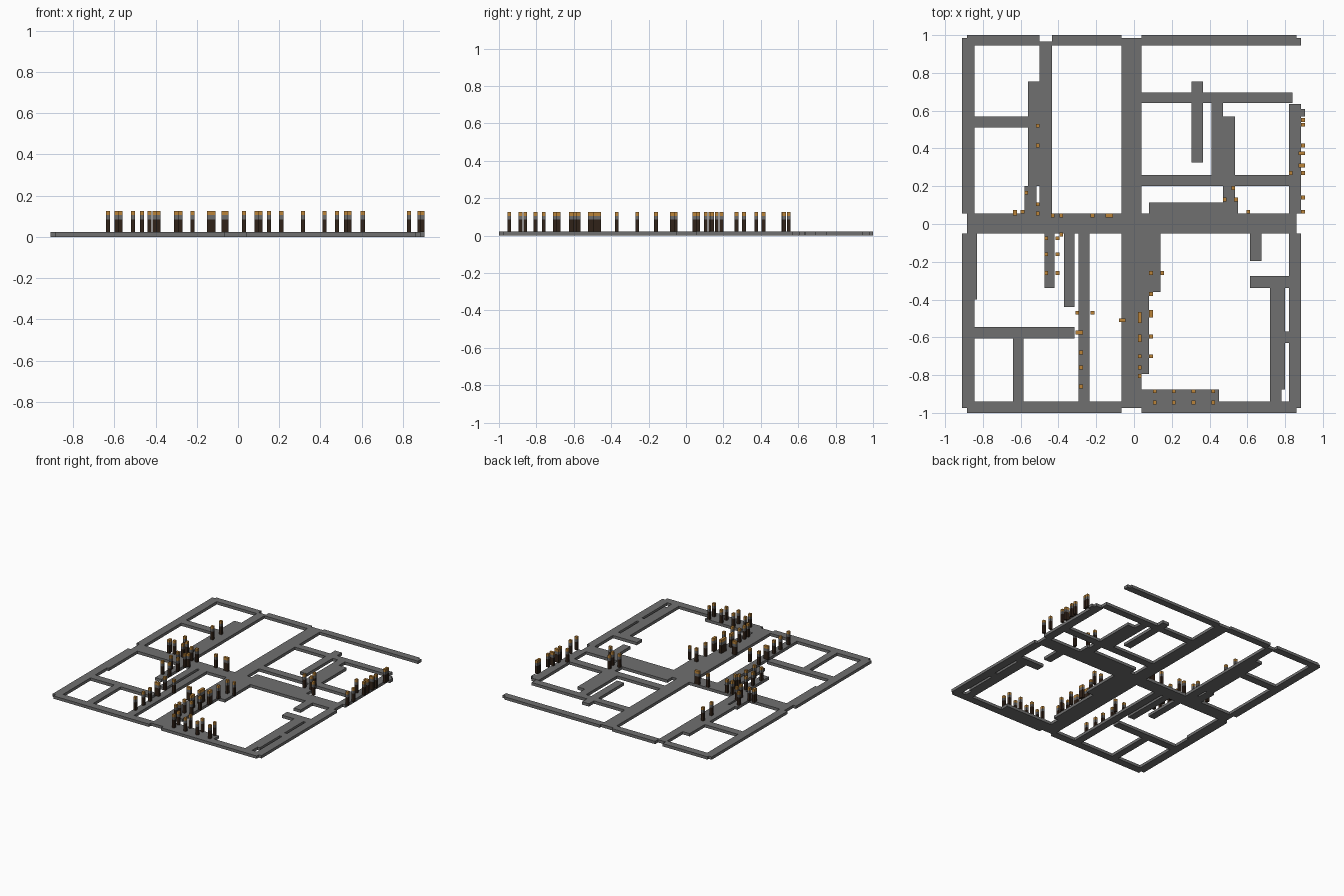
import bpy
import bmesh
from mathutils import Matrix, Vector

default_cube = bpy.data.objects.get("Cube")
if default_cube:
    bpy.data.objects.remove(default_cube, do_unlink=True)

SLAB_TOP = .022
POST_TOP = .126
POST_WIDTH = .02


def make_material(name, red, green, blue):
    material = bpy.data.materials.new(name)
    material.use_nodes = True
    colour = (red, green, blue, 1)
    material.diffuse_color = colour
    material.node_tree.nodes["Principled BSDF"].inputs["Base Color"].default_value = colour
    return material


paving_grey = make_material("paving grey", .16, .16, .16)
dark_brown = make_material("dark brown", .03, .016, .009)
band_grey = make_material("band grey", .15, .15, .15)
ochre = make_material("ochre", .5, .23, .04)


def add_box(mesh, west, east, south, north, bottom, top, slot=0):
    """Add one axis-aligned box to a bmesh, with a material slot."""
    centre = Vector((west + east, south + north, bottom + top)) / 2
    size = (east - west, north - south, top - bottom, 1)
    matrix = Matrix.Translation(centre) @ Matrix.Diagonal(size)
    corners = bmesh.ops.create_cube(mesh, size=1, matrix=matrix)["verts"]
    for face in {face for corner in corners for face in corner.link_faces}:
        face.material_index = slot


def finish(mesh, name, materials):
    data = bpy.data.meshes.new(name)
    mesh.to_mesh(data)
    mesh.free()
    for material in materials:
        data.materials.append(material)
    bpy.context.collection.objects.link(bpy.data.objects.new(name, data))


def make_paths(district):
    """Each path is (west, east, south, north)."""
    for name, bounds in district.items():
        mesh = bmesh.new()
        add_box(mesh, *bounds, 0, SLAB_TOP)
        finish(mesh, name, [paving_grey])


def make_posts(name, columns):
    """Stand banded posts on points given as x: list of y."""
    mesh = bmesh.new()
    half = POST_WIDTH / 2
    bands = [SLAB_TOP, .085, .106, POST_TOP]
    for x, row in columns.items():
        for y in row:
            for slot, (bottom, top) in enumerate(zip(bands, bands[1:])):
                add_box(mesh, x - half, x + half, y - half, y + half, bottom, top, slot)
    finish(mesh, name, [dark_brown, band_grey, ochre])


# Main crossing and the outer border
make_paths({
    "main_avenue_north": (-.065, .04, .055, .985),
    "main_avenue_south": (-.065, .04, -.975, -.05),
    "cross_avenue": (-.885, .86, -.05, .055),
    "west_border_north": (-.91, -.845, .055, .985),
    "west_border_south": (-.91, -.845, -.975, -.05),
    "west_border_widening": (-.845, -.83, -.4, -.05),
    "east_border_north": (.82, .885, .055, .635),
    "east_border_south": (.82, .885, -.975, -.05),
    "east_border_ledge": (.885, .905, .57, .61),
    "north_border_west": (-.885, -.5, .945, 1),
    "north_border_middle": (-.435, -.065, .945, 1),
    "north_border_east": (.04, .86, .945, 1),
    "north_border_east_tip": (.86, .885, .945, .985),
    "south_border_west": (-.885, -.065, -1, -.94),
    "south_border_east": (.04, .86, -1, -.94),
})

# North-west district
make_paths({
    "north_west_lane": (-.5, -.435, .055, .965),
    "north_west_lane_widening": (-.56, -.5, .2, .755),
    "north_west_lane_foot": (-.58, -.515, .055, .2),
    "north_west_lane_foot_link": (-.515, -.5, .055, .11),
    "north_west_branch": (-.845, -.56, .51, .57),
})

# North-east district
make_paths({
    "north_east_upper_street": (.04, .84, .64, .695),
    "north_east_lower_street": (.04, .82, .2, .26),
    "north_east_alley_top": (.305, .365, .695, .755),
    "north_east_alley": (.305, .365, .325, .64),
    "north_east_lane": (.41, .47, .26, .64),
    "north_east_lane_widening": (.47, .535, .26, .57),
    "north_east_lane_foot": (.47, .535, .115, .2),
    "north_east_lane_corner": (.535, .55, .055, .14),
    "north_east_terrace": (.08, .535, .055, .115),
})

# South-west district
make_paths({
    "south_west_short_lane": (-.475, -.42, -.34, -.05),
    "south_west_middle_lane": (-.37, -.315, -.44, -.05),
    "south_west_long_lane": (-.295, -.235, -.94, -.05),
    "south_west_branch": (-.845, -.315, -.605, -.545),
    "south_west_yard_divider": (-.64, -.585, -.94, -.605),
})

# South-east district
make_paths({
    "south_east_avenue_wide_part": (.04, .14, -.36, -.05),
    "south_east_avenue_narrow_part": (.04, .08, -.795, -.36),
    "south_east_terrace": (.04, .45, -.94, -.875),
    "south_east_stub": (.615, .675, -.195, -.05),
    "south_east_branch": (.615, .82, -.34, -.275),
    "south_east_lane": (.72, .8, -.875, -.34),
    "south_east_lane_foot": (.72, .78, -.94, -.875),
    "south_east_lane_bridge": (.8, .82, -.63, -.57),
})

# Banded posts, district by district
make_posts("north_west_posts", {
    -.63: [.055, .065],
    -.59: [.065],
    -.57: [.165],
    -.51: [.055, .105, .415, .52],
    -.43: [.045],
    -.385: [.045],
    -.22: [.045],
    -.14: [.045],
    -.12: [.045],
})
make_posts("north_east_posts", {
    .48: [.13],
    .525: [.19],
    .54: [.13],
    .605: [.065],
    .83: [.27],
    .88: [.31, .375],
    .895: [.065, .14, .27, .31, .375, .415, .525, .55],
})
make_posts("south_west_posts", {
    -.465: [-.075, -.16, -.26],
    -.405: [-.075, -.16, -.26],
    -.385: [-.055],
    -.3: [-.47, -.575],
    -.28: [-.575, -.68, -.76, -.86],
    -.22: [-.47],
})
make_posts("avenue_posts", {
    -.07: [-.51],
    -.055: [-.51],
    .03: [-.475, -.495, -.515, -.595, -.615, -.7, -.76, -.805],
    .09: [-.26, -.37, -.465, -.485, -.595, -.7],
    .15: [-.26],
})
make_posts("terrace_posts", {x: [-.885, -.945] for x in (.11, .21, .315, .42)})
